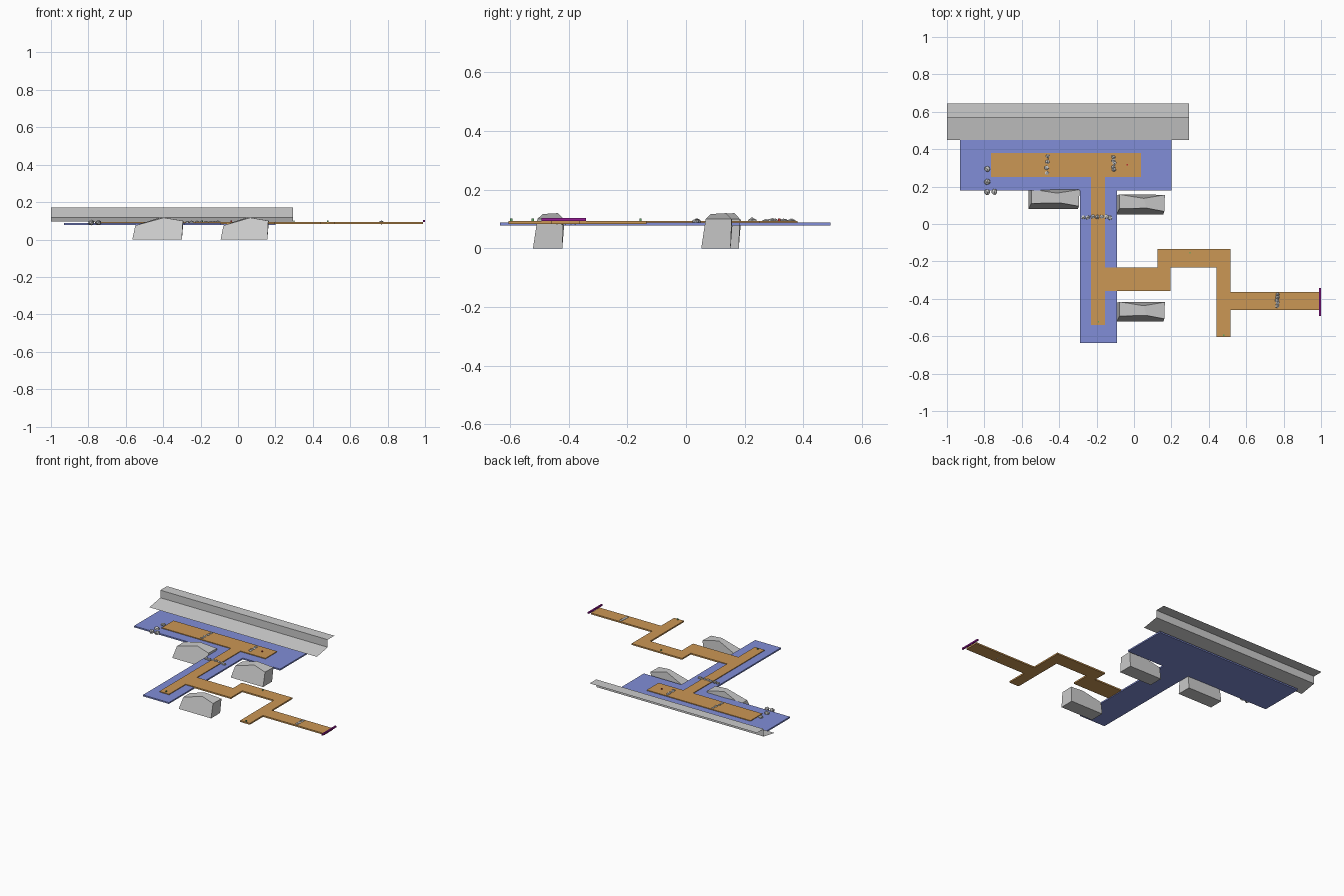
import bpy, bmesh, random
from mathutils import Vector

if "Cube" in bpy.data.objects:
    bpy.data.objects.remove(bpy.data.objects["Cube"])

random.seed(4)


def material(name, rgb):
    m = bpy.data.materials.new(name)
    m.diffuse_color = (*rgb, 1)
    m.use_nodes = True
    m.node_tree.nodes["Principled BSDF"].inputs["Base Color"].default_value = m.diffuse_color
    return m


BLUE = material("blue", (0.22, 0.27, 0.68))
TAN = material("tan", (0.60, 0.31, 0.09))
PURPLE = material("purple", (0.30, 0.01, 0.30))
RED = material("red", (0.5, 0.03, 0.03))
GREEN = material("green", (0.1, 0.4, 0.12))


def add(name, bm, mat=None, loc=(0, 0, 0)):
    me = bpy.data.meshes.new(name)
    bmesh.ops.recalc_face_normals(bm, faces=bm.faces)
    bm.to_mesh(me)
    bm.free()
    ob = bpy.data.objects.new(name, me)
    ob.location = loc
    if mat:
        me.materials.append(mat)
    bpy.context.collection.objects.link(ob)
    return ob


def plate(name, outline, z0, z1, mat):
    bm = bmesh.new()
    face = bm.faces.new([bm.verts.new((x, y, z0)) for x, y in outline])
    ext = bmesh.ops.extrude_face_region(bm, geom=[face])
    up = [v for v in ext["geom"] if isinstance(v, bmesh.types.BMVert)]
    bmesh.ops.translate(bm, verts=up, vec=(0, 0, z1 - z0))
    # extrude_face_region keeps or drops the base; make sure it is closed
    bmesh.ops.holes_fill(bm, edges=[e for e in bm.edges if e.is_boundary])
    return add(name, bm, mat)


def box(name, lo, hi, mat):
    outline = [(lo[0], lo[1]), (hi[0], lo[1]), (hi[0], hi[1]), (lo[0], hi[1])]
    return plate(name, outline, lo[2], hi[2], mat)


# Ground plate: T shape
plate("ground_plate", [(-.93, .18), (-.29, .18), (-.29, -.635), (-.09, -.635), (-.09, .18),
                       (.2, .18), (.2, .493), (-.93, .493)], .078, .088, BLUE)

# Path: one winding outline
plate("path", [(-.765, .25), (-.23, .25), (-.23, -.54), (-.155, -.54), (-.155, -.357),
               (.195, -.357), (.195, -.232), (.44, -.232), (.44, -.605), (.515, -.605),
               (.515, -.46), (.99, -.46), (.99, -.363), (.515, -.363), (.515, -.135),
               (.125, -.135), (.125, -.232), (-.155, -.232), (-.155, .25), (.037, .25),
               (.037, .38), (-.765, .38)], .083, .093, TAN)

# Back ledge: open stepped sheet
bm = bmesh.new()
profile = [(.45, .096), (.57, .117), (.57, .17), (.643, .17)]
rows = [[bm.verts.new((x, y, z)) for x in (-1, .295)] for y, z in profile]
for a, b in zip(rows, rows[1:]):
    bm.faces.new((a[0], a[1], b[1], b[0]))
add("back_ledge", bm)


# Boulders: blocks with a peaked top
def boulder(name, x, y, sx=1.0):
    bm = bmesh.new()
    pts = [(0, 0, 0), (.25, 0, 0), (.25, .1, 0), (0, .1, 0),
           (.015, .03, .075), (.16, .033, .117), (.255, .015, .1),
           (.015, .106, .075), (.145, .085, .12), (.258, .104, .1)]
    v = [bm.verts.new((px * sx, py, pz)) for px, py, pz in pts]
    for f in ((0, 3, 2, 1), (0, 1, 6, 5, 4), (1, 2, 9, 6), (3, 7, 8, 9, 2), (0, 4, 7, 3),
              (4, 5, 8, 7), (5, 6, 9, 8)):
        bm.faces.new([v[i] for i in f])
    add(name, bm, None, (x, y, 0))


boulder("boulder_left", -.565, .08, 1.06)
boulder("boulder_right", -.093, .052)
boulder("boulder_front", -.093, -.522)


# Pebbles: jittered low-poly stones in rows
def pebble(name, x, y, r, z=.091):
    bm = bmesh.new()
    bmesh.ops.create_icosphere(bm, subdivisions=1, radius=r)
    for v in bm.verts:
        v.co *= random.uniform(.85, 1.1)
        v.co.z *= .8
    add(name, bm, None, (x, y, z))


def pebble_row(name, start, end, n):
    a, b = Vector(start), Vector(end)
    for i in range(n):
        p = a.lerp(b, i / (n - 1))
        wob = random.uniform(-.004, .004)
        pebble(f"{name}_{i}", p.x + wob, p.y + wob, .013)


pebble_row("pebbles_west", (-.464, .275), (-.464, .36), 4)
pebble_row("pebbles_east", (-.107, .29), (-.107, .36), 5)
pebble_row("pebbles_middle", (-.27, .037), (-.125, .037), 7)
pebble_row("pebbles_exit", (.765, -.44), (.765, -.38), 5)
for i, (x, y) in enumerate([(-.785, .295), (-.785, .225), (-.785, .17), (-.747, .172)]):
    pebble(f"loose_stone_{i}", x, y, .018)

# Small markers on the path
box("start_marker", (-.039, .314, .093), (-.031, .322, .101), RED)
for i, (x, y) in enumerate([(-.19, -.523), (.3, -.155), (.48, -.596)]):
    box(f"path_marker_{i}", (x - .003, y - .004, .092), (x + .003, y + .004, .101), GREEN)

# Exit bar
box("exit_bar", (.99, -.493, .094), (1, -.341, .104), PURPLE)
